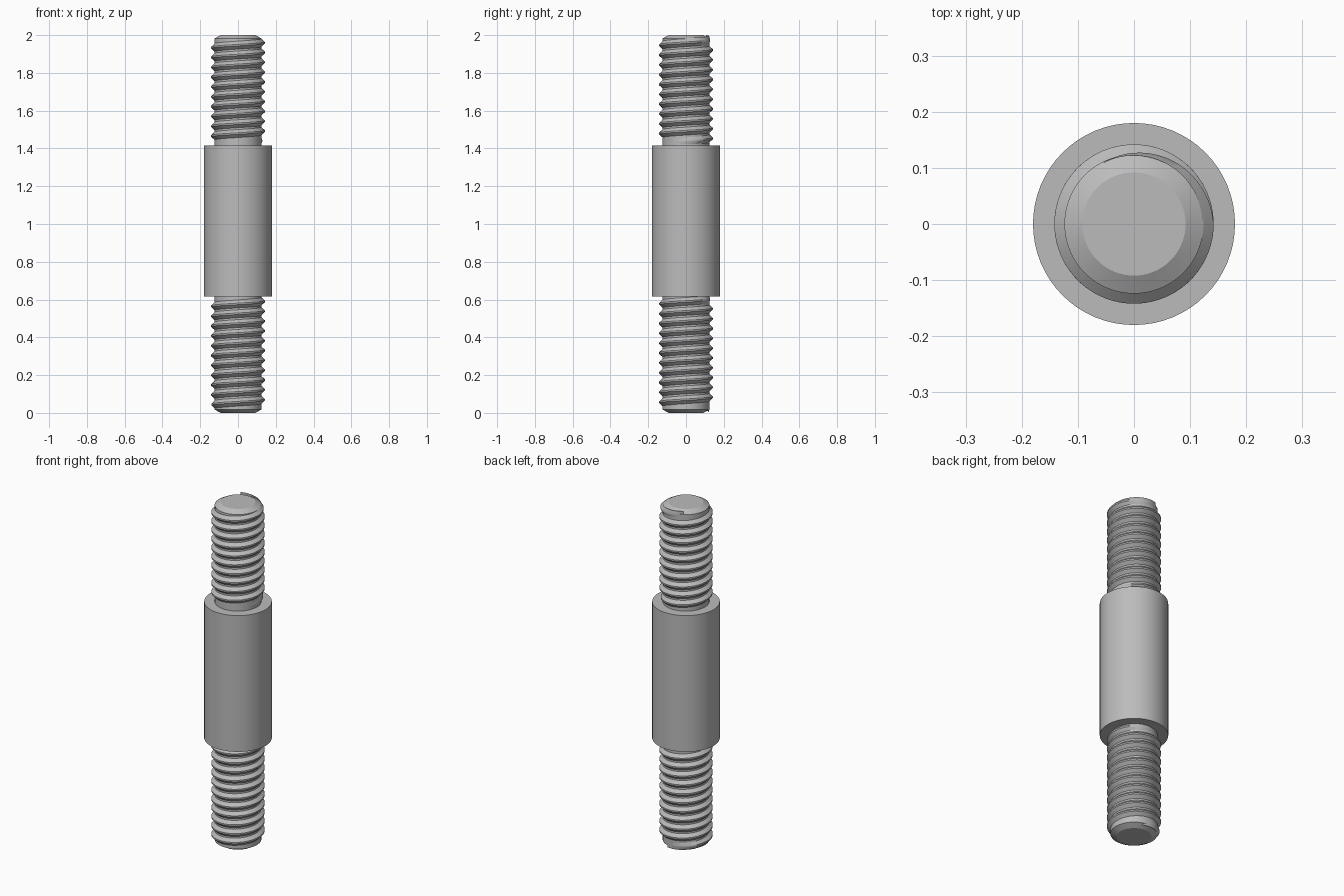
import bpy, math

cube = bpy.data.objects.get("Cube")
if cube:
    bpy.data.objects.remove(cube, do_unlink=True)

# Single steel colour
steel = bpy.data.materials.new("grey_steel")
steel.use_nodes = True
steel.diffuse_color = (0.5, 0.5, 0.5, 1)
steel.node_tree.nodes["Principled BSDF"].inputs["Base Color"].default_value = (0.5, 0.5, 0.5, 1)

SEGMENTS = 64
CORE, CREST, COLLAR = 0.124, 0.142, 0.18
COLLAR_LOW, COLLAR_HIGH = 0.615, 1.415
PITCH = 0.052
RUNOUT = 0.33          # turns over which a thread fades out


def make_object(name, verts, faces):
    mesh = bpy.data.meshes.new(name)
    mesh.from_pydata(verts, [], faces)
    mesh.materials.append(steel)
    obj = bpy.data.objects.new(name, mesh)
    bpy.context.collection.objects.link(obj)
    bpy.ops.object.select_all(action='DESELECT')
    obj.select_set(True)
    bpy.context.view_layer.objects.active = obj
    bpy.ops.object.shade_smooth_by_angle(angle=math.radians(28))
    return obj


def lathe(name, profile, cap_start=False, cap_end=False):
    """Revolve an upward (radius, z) profile about the z axis."""
    verts, faces = [], []
    for r, z in profile:
        for i in range(SEGMENTS):
            a = math.tau * i / SEGMENTS
            verts.append((r * math.cos(a), r * math.sin(a), z))
    for k in range(len(profile) - 1):
        lo, hi = k * SEGMENTS, (k + 1) * SEGMENTS
        for i in range(SEGMENTS):
            j = (i + 1) % SEGMENTS
            faces.append((lo + i, lo + j, hi + j, hi + i))
    if cap_start:
        faces.append(tuple(reversed(range(SEGMENTS))))
    if cap_end:
        faces.append(tuple(range(len(verts) - SEGMENTS, len(verts))))
    return make_object(name, verts, faces)


def thread(name, z_ref, start, end):
    """Right-handed ridge; z_ref is its height on +x at turn zero."""
    steps = round((end - start) * SEGMENTS)
    root = CORE - 0.002
    verts, faces = [], []
    for i in range(steps + 1):
        turn = start + (end - start) * i / steps
        fade = min(1, (turn - start) / RUNOUT, (end - turn) / RUNOUT)
        z = z_ref + PITCH * turn
        tip = root + (CREST - root) * fade
        a = math.tau * turn
        for r, dz in ((root, -0.023), (tip, -0.004), (tip, 0.004), (root, 0.023)):
            verts.append((r * math.cos(a), r * math.sin(a), z + dz))
    for i in range(steps):
        for k in range(3):
            a, b = i * 4 + k, i * 4 + k + 4
            faces.append((a, b, b + 1, a + 1))
    return make_object(name, verts, faces)


# Thick plain middle
lathe("collar", [(CORE, COLLAR_LOW), (COLLAR, COLLAR_LOW),
                 (COLLAR, COLLAR_HIGH), (CORE, COLLAR_HIGH)])

# Chamfered stud cores
lathe("lower_stud", [(0.092, 0), (CORE, 0.018), (CORE, COLLAR_LOW)], cap_start=True)
lathe("upper_stud", [(CORE, COLLAR_HIGH), (CORE, 1.982), (0.092, 2)], cap_end=True)

# Helical threads
thread("lower_thread", 0.59, -10.8, RUNOUT)
thread("upper_thread", 1.96, -10.1, RUNOUT)
